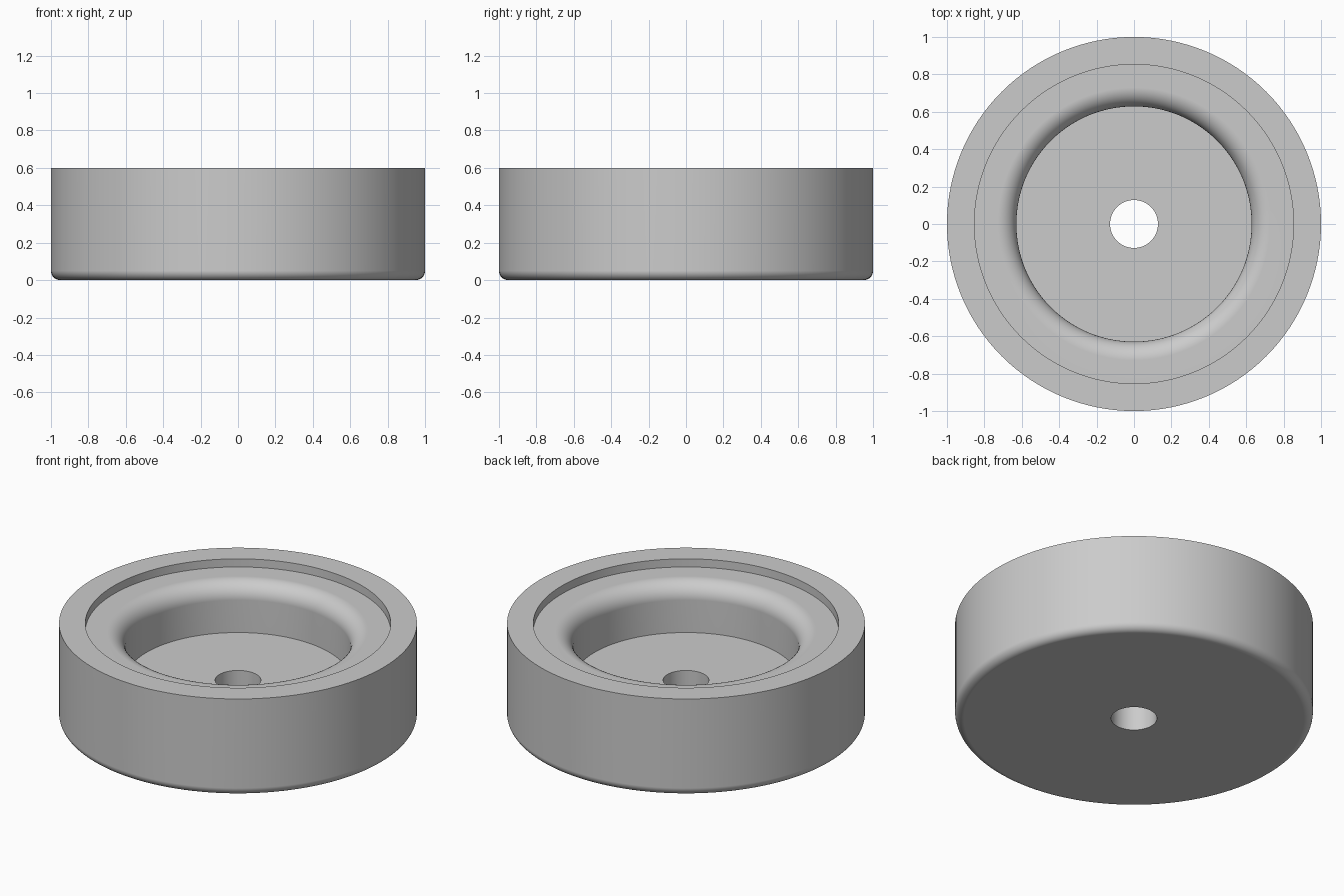
import bpy, bmesh, math

if "Cube" in bpy.data.objects:
    bpy.data.objects.remove(bpy.data.objects["Cube"])

SEGMENTS = 128
OUTER, HEIGHT = 1.0, 0.6
LIP_RADIUS, LIP_FLOOR = 0.853, 0.55
PIT_RADIUS, PIT_FLOOR = 0.629, 0.25
HOLE_RADIUS = 0.128
PIT_ROUND, BASE_ROUND = 0.1, 0.05


def arc(cx, cz, radius, start, end, steps=10):
    """Points of a circular arc in the profile plane, angles in degrees."""
    angles = [math.radians(start + (end - start) * i / steps) for i in range(steps + 1)]
    return [(cx + radius * math.cos(a), cz + radius * math.sin(a)) for a in angles]


def lathe(name, profile, material):
    """Spin a closed (radius, height) profile around z."""
    bm = bmesh.new()
    verts = [bm.verts.new((r, 0, z)) for r, z in profile]
    edges = [bm.edges.new((v, verts[i - 1])) for i, v in enumerate(verts)]
    bmesh.ops.spin(bm, geom=verts + edges, cent=(0, 0, 0), axis=(0, 0, 1),
                   angle=math.tau, steps=SEGMENTS, use_merge=True)
    bmesh.ops.remove_doubles(bm, verts=bm.verts, dist=0.0001)
    bmesh.ops.recalc_face_normals(bm, faces=bm.faces)
    mesh = bpy.data.meshes.new(name)
    bm.to_mesh(mesh)
    bm.free()
    mesh.materials.append(material)
    obj = bpy.data.objects.new(name, mesh)
    bpy.context.collection.objects.link(obj)
    bpy.ops.object.select_all(action="DESELECT")
    obj.select_set(True)
    bpy.context.view_layer.objects.active = obj
    bpy.ops.object.shade_smooth_by_angle(angle=math.radians(30))
    # Keep the flat rings flat beside the rounded edges
    weighted = obj.modifiers.new("flat_rings", "WEIGHTED_NORMAL")
    weighted.keep_sharp = True
    return obj


grey = bpy.data.materials.new("light_grey")
grey.use_nodes = True
colour = (0.6, 0.6, 0.6, 1)
grey.diffuse_color = colour
grey.node_tree.nodes["Principled BSDF"].inputs["Base Color"].default_value = colour

# Cup body: bore, rounded base, outer wall, rim, stepped lip, rounded pit
profile = [(HOLE_RADIUS, PIT_FLOOR), (HOLE_RADIUS, 0)]
profile += arc(OUTER - BASE_ROUND, BASE_ROUND, BASE_ROUND, -90, 0)
profile += [(OUTER, HEIGHT), (LIP_RADIUS, HEIGHT), (LIP_RADIUS, LIP_FLOOR)]
profile += arc(PIT_RADIUS + PIT_ROUND, LIP_FLOOR - PIT_ROUND, PIT_ROUND, 90, 180)
profile += [(PIT_RADIUS, PIT_FLOOR)]
lathe("round_cup_body", profile, grey)
